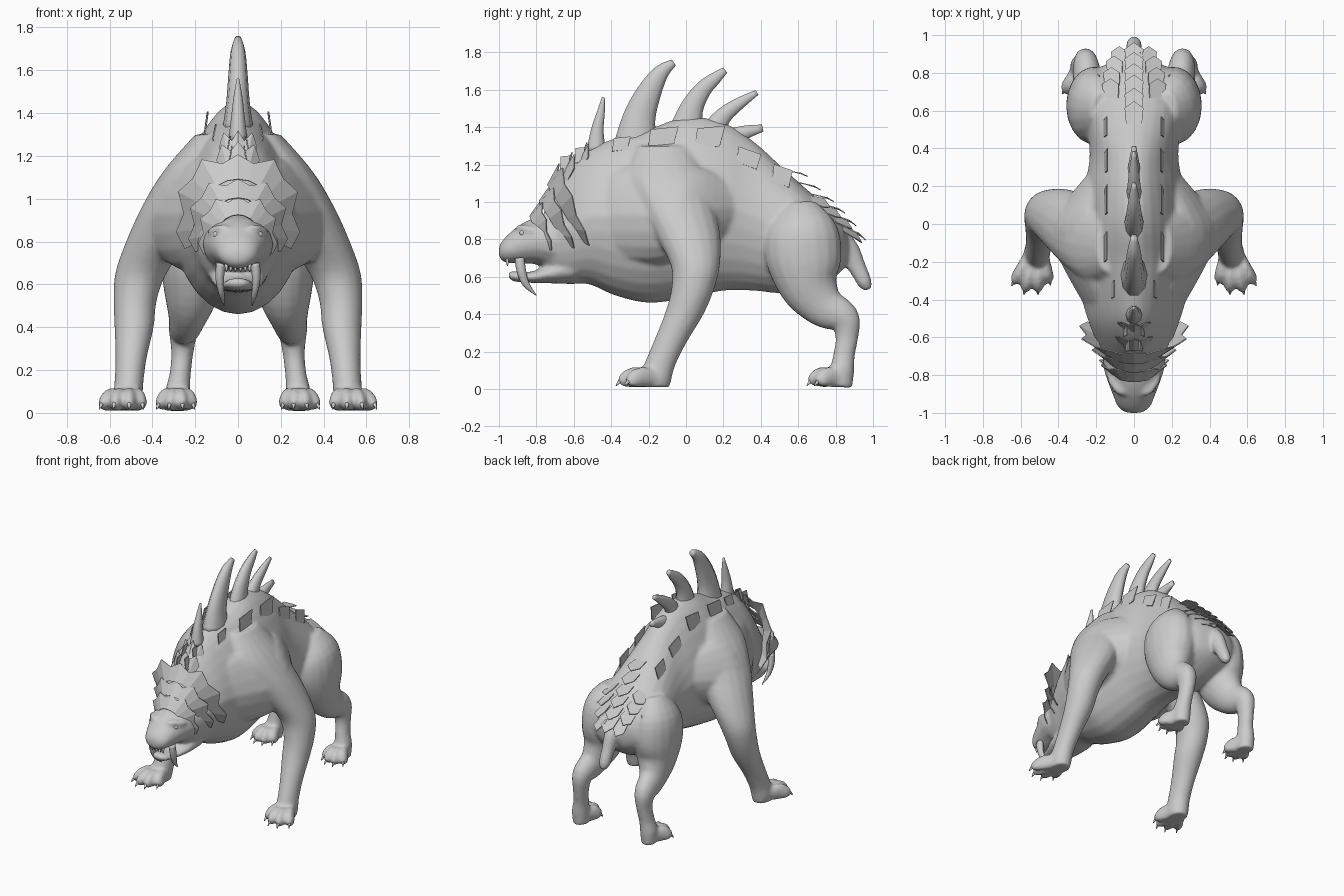
import bpy, bmesh, math
from mathutils import Vector

if "Cube" in bpy.data.objects:
    bpy.data.objects.remove(bpy.data.objects["Cube"])

X, Y, Z = Vector((1, 0, 0)), Vector((0, 1, 0)), Vector((0, 0, 1))


def spline(pts, steps):
    """Smooth curve through rows of numbers (position + radii)."""
    p = [Vector(q) for q in pts]
    p = [p[0]] + p + [p[-1]]
    out = []
    for i in range(1, len(p) - 2):
        a, b, c, d = p[i - 1:i + 3]
        for k in range(steps):
            t = k / steps
            out.append(0.5 * (2 * b + (c - a) * t + (2 * a - 5 * b + 4 * c - d) * t * t
                              + (3 * b - a - 3 * c + d) * t ** 3))
    return out + [p[-1]]


def tube(bm, pts, sides=16, steps=4, axis=None, squeeze=None):
    """Loft of ellipses; each point is x, y, z, half width, half depth."""
    rows = spline(pts, steps)
    pos = [Vector(r[:3]) for r in rows]
    rings = []
    for i, r in enumerate(rows):
        t = axis or (pos[min(i + 1, len(pos) - 1)] - pos[max(i - 1, 0)]).normalized()
        u = (X - t * X.dot(t)).normalized()
        v = t.cross(u)
        ring = []
        for k in range(sides):
            a = 2 * math.pi * k / sides
            w = squeeze(r[1], -math.sin(a)) if squeeze else 1
            ring.append(bm.verts.new(pos[i] + u * r[3] * w * math.cos(a) + v * r[4] * math.sin(a)))
        rings.append(ring)
    for r0, r1 in zip(rings, rings[1:]):
        for k in range(sides):
            j = (k + 1) % sides
            bm.faces.new((r0[k], r0[j], r1[j], r1[k]))
    bm.faces.new(rings[0])
    bm.faces.new(rings[-1])


def flip(pts, s):
    return [(p[0] * s,) + tuple(p[1:]) for p in pts]


def make(name, bm, smooth=True):
    bmesh.ops.recalc_face_normals(bm, faces=bm.faces)
    for f in bm.faces:
        f.smooth = smooth
    me = bpy.data.meshes.new(name)
    bm.to_mesh(me)
    bm.free()
    ob = bpy.data.objects.new(name, me)
    bpy.context.collection.objects.link(ob)
    return ob


def sheet(name, bm, thickness=0.006):
    ob = make(name, bm, False)
    m = ob.modifiers.new("thickness", 'SOLIDIFY')
    m.thickness = thickness
    m.offset = 0
    return ob


# Torso sections: y, centre z, half width, half height
torso = [(-.76, .79, .13, .16), (-.64, .86, .19, .295), (-.52, .92, .24, .36),
         (-.38, .92, .28, .42), (-.2, .925, .31, .465), (0, .97, .29, .485),
         (.2, .975, .26, .45), (.36, .925, .235, .4), (.52, .845, .25, .335),
         (.66, .79, .26, .265), (.77, .77, .24, .19), (.84, .76, .16, .12), (.87, .76, .05, .05)]


def section(y):
    for a, b in zip(torso, torso[1:]):
        if y <= b[0]:
            return Vector(a).lerp(Vector(b), (y - a[0]) / (b[0] - a[0]))
    return Vector(torso[-1])


def back_taper(y, up):
    """The back narrows toward the spine, less so at the rump."""
    return 1 - .3 * min(1, max(0, (.6 - y) / .3)) * max(0, up)


# Body, head, legs and tail, fused into one skin
skin = bmesh.new()
tube(skin, [(0, y, c, a, b) for y, c, a, b in torso], 28, axis=Y, squeeze=back_taper)
tube(skin, [(0, -1, .735, .04, .03), (0, -.97, .742, .085, .065), (0, -.9, .77, .115, .1),
            (0, -.82, .79, .145, .122), (0, -.74, .79, .165, .14), (0, -.6, .8, .16, .2)], axis=Y)
tube(skin, [(0, -.95, .61, .03, .014), (0, -.92, .603, .06, .028), (0, -.83, .597, .085, .03),
            (0, -.74, .615, .12, .05), (0, -.6, .65, .14, .09)], axis=Y)
tube(skin, [(0, .78, .8, .07, .09), (0, .86, .74, .055, .07), (0, .91, .66, .045, .05),
            (0, .955, .57, .04, .04), (0, .975, .53, .02, .02)], 12)

front_leg = [(.13, -.12, 1.3, .07, .14), (.2, -.1, 1.14, .14, .21), (.285, -.05, .98, .155, .2),
             (.365, .01, .82, .15, .175), (.45, .05, .66, .122, .132), (.48, .035, .53, .102, .115),
             (.485, -.01, .4, .092, .105), (.5, -.085, .25, .073, .09), (.51, -.14, .13, .068, .085),
             (.515, -.16, .06, .07, .085), (.515, -.16, .01, .06, .075)]
# Shoulder muscle runs from the neck over the upper arm to the ribs
shoulder = [(.1, -.55, .93, .08, .16), (.16, -.4, .93, .12, .24), (.22, -.2, .93, .17, .27),
            (.25, -.04, .94, .2, .25), (.22, .1, .96, .16, .22), (.14, .27, .97, .1, .15)]
hind_leg = [(.16, .6, .98, .07, .1), (.2, .62, .85, .14, .19), (.21, .63, .7, .15, .205),
            (.22, .66, .55, .125, .16), (.24, .74, .44, .085, .115), (.255, .845, .378, .068, .085),
            (.26, .86, .28, .052, .062), (.27, .845, .18, .05, .058), (.28, .835, .1, .058, .065),
            (.28, .83, .01, .053, .06)]
# Toes: base x, base y, tip x, tip y
toes = [(.485, -.16, .447, -.305), (.505, -.19, .508, -.355), (.535, -.19, .578, -.355), (.55, -.16, .638, -.31),
        (.255, .82, .21, .705), (.275, .79, .26, .665), (.29, .79, .32, .665), (.3, .82, .37, .705)]
claws = bmesh.new()
for s in (1, -1):
    tube(skin, flip(front_leg, s), 18, axis=-Z)
    tube(skin, flip(shoulder, s), 18, axis=Y, squeeze=lambda y, up: 1 - .35 * max(0, up))
    tube(skin, flip(hind_leg, s), 18)
    for x0, y0, x1, y1 in toes:
        d = Vector((x1 - x0, y1 - y0))
        k = d.normalized()
        tube(skin, flip([(x0, y0, .06, .032, .05), (x0 + d.x * .55, y0 + d.y * .55, .063, .032, .056),
                         (x0 + d.x * .85, y0 + d.y * .85, .046, .03, .042),
                         (x1, y1, .03, .016, .022)], s), 10)
        tube(claws, flip([(x1 - k.x * .03, y1 - k.y * .03, .05, .013, .016),
                          (x1, y1, .04, .01, .012),
                          (x1 + k.x * .02, y1 + k.y * .02, .016, .002, .002)], s), 6, 2)
    # Brow ridge
    tube(skin, flip([(.04, -.9, .855, .012, .012), (.075, -.885, .862, .022, .02),
                     (.12, -.83, .85, .02, .02), (.13, -.78, .84, .01, .01)], s), 8)
body = make("body", skin)
m = body.modifiers.new("fuse", 'REMESH')
m.mode = 'VOXEL'
m.voxel_size = .0115
m.use_smooth_shade = True
m = body.modifiers.new("soften", 'SMOOTH')
m.factor = .5
m.iterations = 9
make("claws", claws)

# Eyes
eyes = bmesh.new()
for s in (1, -1):
    r = bmesh.ops.create_uvsphere(eyes, u_segments=12, v_segments=8, radius=.018)
    bmesh.ops.translate(eyes, verts=r['verts'], vec=(.098 * s, -.872, .833))
make("eyes", eyes)

# Tusks and small teeth
tusks, teeth = bmesh.new(), bmesh.new()
for s in (1, -1):
    tube(tusks, flip([(.08, -.89, .7, .022, .026), (.085, -.88, .63, .02, .025),
                      (.078, -.855, .56, .014, .018), (.065, -.8, .5, .002, .002)], s), 8)
    for x in (.012, .034, .054):
        tube(teeth, flip([(x, -.955, .7, .009, .009), (x, -.955, .67, .007, .007),
                          (x, -.955, .658, .002, .002)], s), 6, 1)
make("tusks", tusks)
make("teeth", teeth)

# Dorsal spines: curved path in y, z with half width and half depth
spines = [[(-.48, 1.27, .045, .055), (-.475, 1.38, .032, .036), (-.455, 1.48, .02, .022), (-.442, 1.56, .006, .008)],
          [(-.27, 1.31, .075, .12), (-.25, 1.45, .055, .092), (-.2, 1.58, .045, .07),
           (-.135, 1.69, .034, .045), (-.065, 1.745, .016, .02)],
          [(0, 1.38, .055, .095), (.03, 1.5, .045, .066), (.09, 1.6, .035, .048),
           (.155, 1.66, .025, .035), (.21, 1.705, .012, .018)],
          [(.14, 1.37, .045, .07), (.2, 1.46, .035, .048), (.29, 1.53, .025, .033), (.38, 1.585, .01, .015)],
          [(.22, 1.33, .04, .06), (.31, 1.37, .03, .04), (.41, 1.395, .012, .02)]]
for i, path in enumerate(spines):
    bm = bmesh.new()
    tube(bm, [(0,) + p for p in path], 10, 3)
    make("dorsal_spine_%d" % (i + 1), bm)


def fan(name, y0, sweep, cz, rx, rz, reach, tips, inner=.68):
    """Jagged, squarish collar of plates swept back around the neck."""
    bm = bmesh.new()
    n = tips * 2
    rows = []
    for i in range(n + 1):
        t = math.radians(reach) * (2 * i / n - 1)
        sn, cs = math.sin(t), math.cos(t)
        q = (abs(sn) ** 3 + abs(cs) ** 3) ** (-1 / 3)
        y = y0 + sweep * (1 - cs)
        k = 1.05 * q if i % 2 else .92 * q
        rows.append((bm.verts.new((rx * inner * sn, y - .05, cz + rz * inner * cs)),
                     bm.verts.new((rx * k * sn, y + .012 * (i % 2), cz + rz * k * cs))))
    for a, b in zip(rows, rows[1:]):
        bm.faces.new((a[0], a[1], b[1], b[0]))
    sheet(name, bm)


fan("mane_front", -.785, .05, .8, .175, .2, 108, 7, .62)
fan("mane_middle", -.735, .1, .84, .22, .24, 112, 7)
fan("mane_back", -.69, .125, .88, .275, .31, 112, 7)
fan("neck_crest_low", -.62, .1, .92, .15, .33, 40, 3, .66)
fan("neck_crest_high", -.54, .1, .94, .15, .36, 35, 3, .7)

# Upright flank plates: y, z, length, height
flank = bmesh.new()
for y, z, w, h in [(-.65, 1.2, .05, .09), (-.57, 1.25, .05, .08), (-.35, 1.31, .09, .07), (-.13, 1.34, .15, .11),
                   (.12, 1.345, .15, .11), (.33, 1.235, .12, .08), (.51, 1.14, .1, .09)]:
    _, c, a, b = section(y)
    up = (z - h * .35 - c) / b
    x = a * back_taper(y, up) * math.sqrt(max(.08, 1 - up * up)) + .008
    slope = -.35 if y > .2 else .1
    for s in (1, -1):
        flank.faces.new([flank.verts.new(v) for v in (
            (s * x, y - w / 2, z - h / 2 - slope * w / 2), (s * x, y + w * .4, z - h / 2 + slope * w / 2),
            (s * (x - .015), y + w * .6, z + h / 2 + slope * w / 2),
            (s * (x - .015), y - w * .4, z + h / 2 - slope * w / 2))])
sheet("flank_plates", flank)

# Overlapping scales down the rump
scales = bmesh.new()
for y, drop, n in [(.53, .05, 0), (.6, .06, 0), (.67, .06, 1), (.73, .07, 2), (.79, .08, 1), (.84, .1, 1)]:
    _, c, a, b = section(y)
    for i in range(-n, n + 1):
        t = i * .48
        w = .05
        px, pz = a * math.sin(t), c + b * math.cos(t)
        ux, uz = math.cos(t) * w, -math.sin(t) * w * b / a
        L = .12 - .02 * abs(i)
        scales.faces.new([scales.verts.new(v) for v in (
            (px - ux * .8, y - .02, pz - uz * .8), (px + ux * .8, y - .02, pz + uz * .8),
            (px * 1.04 + ux, y + L * .7, pz + uz - drop * .6 + .012),
            (px * 1.04, y + L, pz - drop + .015),
            (px * 1.04 - ux, y + L * .7, pz - uz - drop * .6 + .012))])
sheet("rump_scales", scales)
